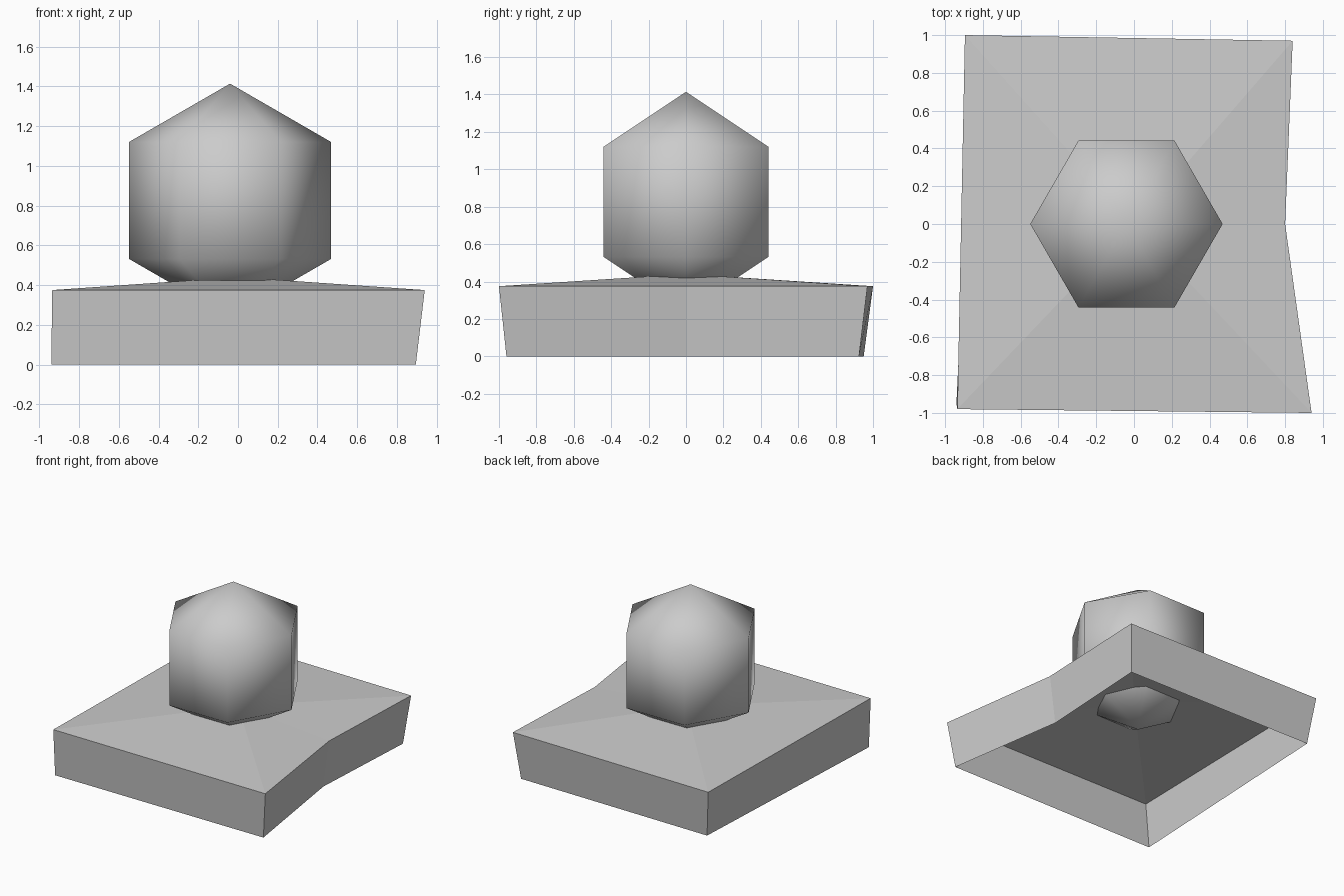
import bpy, bmesh
from math import sin, cos, pi

if "Cube" in bpy.data.objects:
    bpy.data.objects.remove(bpy.data.objects["Cube"], do_unlink=True)

grey = bpy.data.materials.new("plain grey")
grey.use_nodes = True
grey.diffuse_color = (0.6, 0.6, 0.6, 1)
grey.node_tree.nodes["Principled BSDF"].inputs["Base Color"].default_value = grey.diffuse_color


def finish(name, bm, smooth):
    for f in bm.faces:
        f.smooth = smooth
    mesh = bpy.data.meshes.new(name)
    bm.to_mesh(mesh)
    bm.free()
    mesh.materials.append(grey)
    obj = bpy.data.objects.new(name, mesh)
    bpy.context.collection.objects.link(obj)
    return obj


# Base slab: irregular outline with a notched side, open underneath
bm = bmesh.new()
top_outline = [(-0.935, -0.98), (0.94, -1.0), (0.80, 0.0), (0.84, 0.97), (-0.895, 1.0)]
foot_outline = [(-0.94, -0.95), (0.895, -0.96), (0.75, 0.0), (0.80, 0.925), (-0.85, 0.95)]
top = [bm.verts.new((x, y, 0.375)) for x, y in top_outline]
foot = [bm.verts.new((x, y, 0)) for x, y in foot_outline]
peak = bm.verts.new((0, 0, 0.44))
for i in range(len(top)):
    j = (i + 1) % len(top)
    bm.faces.new((foot[i], foot[j], top[j], top[i]))
    bm.faces.new((top[i], top[j], peak))
finish("base_slab", bm, False)

# Rounded head: six-sided ball with two rings, sunk into the slab
bm = bmesh.new()
SIDES, RADIUS = 6, 0.588
rings = []
for tilt in (pi / 3, 2 * pi / 3):
    rings.append([bm.verts.new((RADIUS * sin(tilt) * cos(2 * pi * k / SIDES),
                                RADIUS * sin(tilt) * sin(2 * pi * k / SIDES),
                                RADIUS * cos(tilt))) for k in range(SIDES)])
north = bm.verts.new((0, 0, RADIUS))
south = bm.verts.new((0, 0, -RADIUS))
upper, lower = rings
for i in range(SIDES):
    j = (i + 1) % SIDES
    bm.faces.new((upper[i], upper[j], north))
    bm.faces.new((lower[i], lower[j], upper[j], upper[i]))
    bm.faces.new((lower[j], lower[i], south))
head = finish("rounded_head", bm, True)
head.location = (-0.04, 0, 0.826)
